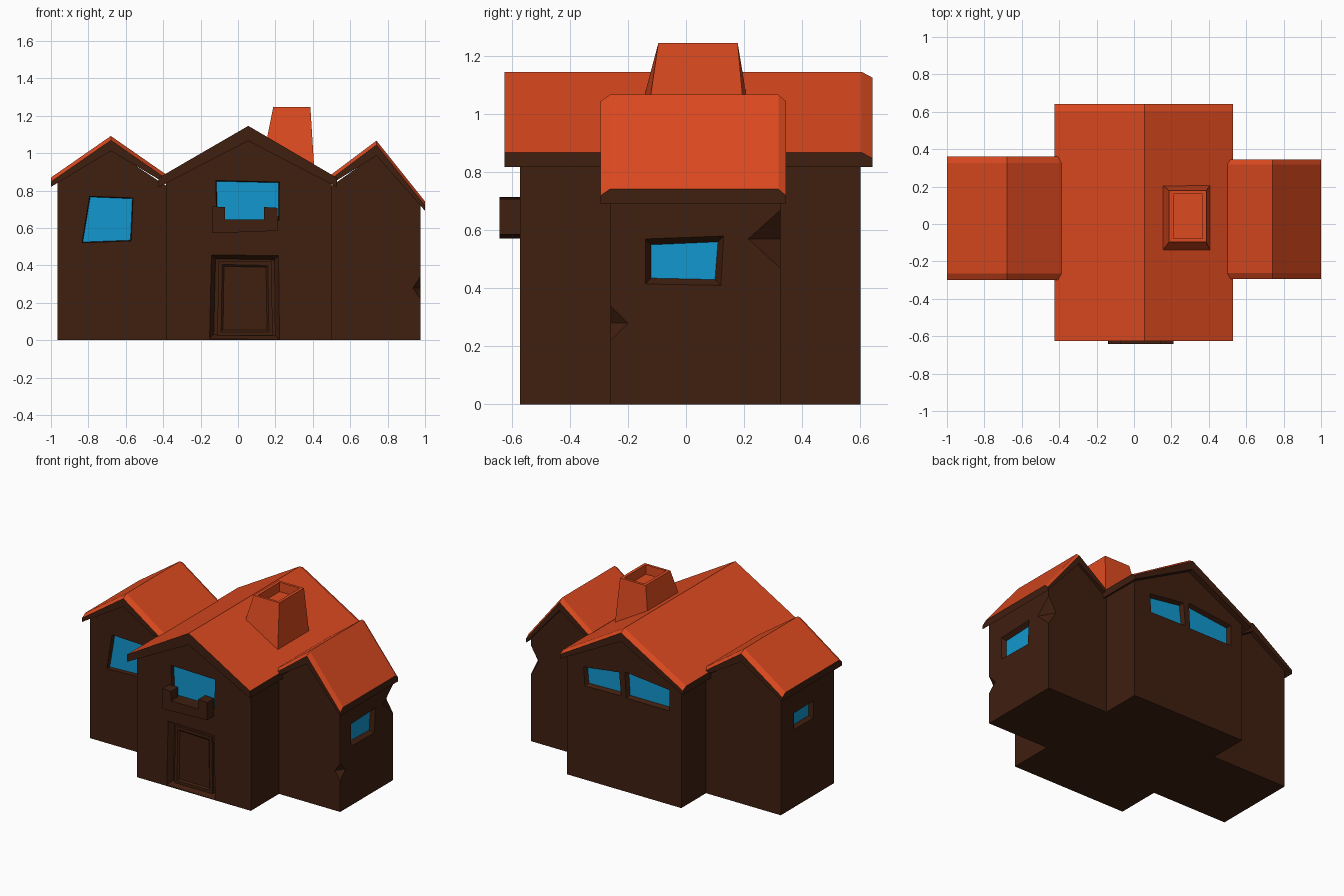
import bpy, bmesh
from mathutils import Matrix

if "Cube" in bpy.data.objects:
    bpy.data.objects.remove(bpy.data.objects["Cube"])


def material(name, rgb):
    m = bpy.data.materials.new(name)
    m.diffuse_color = (*rgb, 1)
    m.use_nodes = True
    m.node_tree.nodes["Principled BSDF"].inputs["Base Color"].default_value = m.diffuse_color
    return m


ORANGE = material("roof_orange", (0.72, 0.068, 0.014))
BROWN = material("wall_brown", (0.05, 0.0135, 0.005))
BLUE = material("glass_blue", (0.006, 0.31, 0.62))


def finish(name, bm, *mats):
    bmesh.ops.recalc_face_normals(bm, faces=bm.faces)
    me = bpy.data.meshes.new(name)
    bm.to_mesh(me)
    bm.free()
    ob = bpy.data.objects.new(name, me)
    for m in mats:
        me.materials.append(m)
    bpy.context.collection.objects.link(ob)
    return ob


def loft(name, rings, *mats, caps=True, paint=None):
    """Join equal-sized rings of points; paint(ring, side) picks the material slot."""
    bm = bmesh.new()
    vs = [[bm.verts.new(p) for p in r] for r in rings]
    n = len(rings[0])
    for i in range(len(vs) - 1):
        for j in range(n):
            k = (j + 1) % n
            f = bm.faces.new((vs[i][j], vs[i][k], vs[i + 1][k], vs[i + 1][j]))
            f.material_index = paint(i, j) if paint else 0
    if caps:
        bm.faces.new(vs[0])
        bm.faces.new(vs[-1])
    return finish(name, bm, *mats)


def boolean(ob, tool, op):
    mod = ob.modifiers.new("cut", 'BOOLEAN')
    mod.operation, mod.object, mod.solver = op, tool, 'EXACT'
    dg = bpy.context.evaluated_depsgraph_get()
    me = bpy.data.meshes.new_from_object(ob.evaluated_get(dg))
    ob.modifiers.clear()
    ob.data = me
    bpy.data.objects.remove(tool)


def wall_block(name, y0, y1, profile):
    return loft(name, [[(x, y, z) for x, z in profile] for y in (y0, y1)], BROWN)


def roof(name, left, ridge, right, sections):
    """Gabled slab: orange slopes, brown rims and underside."""
    rings = []
    for y, d in sections:
        rings.append([(left[0], y, left[1] - d), (ridge[0], y, ridge[1] - d),
                      (right[0], y, right[1] - d), (right[0], y, right[1] - 0.05),
                      (ridge[0], y, ridge[1] - 0.08), (left[0], y, left[1] - 0.05)])
    return loft(name, rings, BROWN, ORANGE, paint=lambda i, j: int(j < 2))


# walls: central house and two wings joined into one shell
walls = wall_block("house_walls", -0.572, 0.602,
                   [(-0.385, 0), (0.5, 0), (0.5, 0.845), (0.055, 1.075), (-0.385, 0.845)])
left_wing = wall_block("left_wing", -0.262, 0.328,
                       [(-0.965, 0), (-0.33, 0), (-0.33, 0.79), (-0.68, 1.02), (-0.965, 0.845)])
right_wing = wall_block("right_wing", -0.26, 0.325,
                        [(0.45, 0), (0.975, 0), (0.975, 0.725), (0.74, 0.995), (0.45, 0.79)])
for wing in (left_wing, right_wing):
    boolean(walls, wing, 'UNION')

# roofs, with chamfered gable edges
roof("main_roof", (-0.425, 0.868), (0.055, 1.146), (0.53, 0.868),
     [(-0.625, 0), (0.605, 0), (0.642, 0.02)])
roof("left_roof", (-1, 0.87), (-0.68, 1.092), (-0.385, 0.887),
     [(-0.3, 0.023), (-0.265, 0), (0.325, 0), (0.36, 0.023)])
roof("right_roof", (1, 0.742), (0.74, 1.067), (0.5, 0.887),
     [(-0.295, 0.023), (-0.262, 0), (0.318, 0), (0.345, 0.023)])

# faces that carry openings: (along wall, height, depth) to a 3D point
FRONT = lambda u, z, d: (u, -0.572 + d, z)
LEFT_FRONT = lambda u, z, d: (u, -0.262 + d, z)
BACK = lambda u, z, d: (u, 0.602 - d, z)
RIGHT = lambda u, z, d: (0.975 - d, u, z)
LEFT = lambda u, z, d: (-0.965 + d, u, z)


def grow(quad, g):
    signs = ((-1, -1), (1, -1), (1, 1), (-1, 1))
    return [(u + a * g, z + b * g) for (u, z), (a, b) in zip(quad, signs)]


def recess(face, quad, rim, depth):
    rings = [[face(u, z, d) for u, z in grow(quad, g)]
             for d, g in ((-0.02, rim), (0, rim), (depth, 0))]
    boolean(walls, loft("cutter", rings, BROWN), 'DIFFERENCE')


def window(name, face, quad, rim=0.02, depth=0.03):
    recess(face, quad, rim, depth)
    loft(name, [[face(u, z, d) for u, z in quad]
                for d in (depth - 0.003, depth + 0.004)], BLUE)


window("front_window", FRONT, [(-0.11, 0.645), (0.215, 0.645), (0.217, 0.842), (-0.115, 0.85)], 0.004)
window("left_wing_window", LEFT_FRONT,
       [(-0.83, 0.525), (-0.575, 0.535), (-0.565, 0.757), (-0.79, 0.766)], 0.004)
window("right_end_window", RIGHT, [(-0.12, 0.435), (0.1, 0.43), (0.11, 0.56), (-0.12, 0.55)])
window("left_end_window", LEFT, [(-0.02, 0.56), (0.165, 0.56), (0.165, 0.645), (-0.02, 0.65)], 0.015)
window("back_window_a", BACK, [(0.095, 0.675), (0.35, 0.67), (0.36, 0.775), (0.11, 0.81)], 0.013)
window("back_window_b", BACK, [(-0.28, 0.67), (0.03, 0.67), (0.04, 0.825), (-0.28, 0.79)], 0.013)

# door: recessed opening with a raised panel
recess(FRONT, [(-0.13, 0.03), (0.2, 0.025), (0.195, 0.43), (-0.12, 0.435)], 0.022, 0.04)
panel = [(-0.09, 0.045), (0.165, 0.045), (0.16, 0.4), (-0.085, 0.405)]
loft("door_panel", [[FRONT(u, z, d) for u, z in grow(panel, g)]
                    for d, g in ((0.045, 0.02), (0.025, 0.02), (0.025, 0), (0.035, -0.01))], BROWN)

# flower box below the front window
box = [(-0.14, 0.572), (0.21, 0.585), (0.21, 0.708), (0.14, 0.712), (0.14, 0.645),
       (-0.07, 0.645), (-0.07, 0.712), (-0.135, 0.715)]
loft("flower_box", [[(x, y, z) for x, z in box] for y in (-0.642, -0.565)], BROWN)

# chipped corners on the right wing
for centre, size in (((0.975, 0.325, 0.57), (0.06, 0.11, 0.1)),
                     ((0.975, -0.26, 0.28), (0.04, 0.06, 0.06))):
    bm = bmesh.new()
    bmesh.ops.create_uvsphere(bm, u_segments=4, v_segments=2, radius=1,
                              matrix=Matrix.Translation(centre) @ Matrix.Diagonal((*size, 1)))
    boolean(walls, finish("chip_cutter", bm, BROWN), 'DIFFERENCE')


# chimney: tapered stack with a sunken flue, base following the roof slope
def rect(x0, x1, y0, y1, zl, zr):
    return [(x0, y0, zl), (x1, y0, zr), (x1, y1, zr), (x0, y1, zl)]


loft("chimney", [rect(0.153, 0.407, -0.142, 0.207, 1.07, 0.925),
                 rect(0.188, 0.387, -0.095, 0.178, 1.246, 1.246),
                 rect(0.21, 0.366, -0.078, 0.161, 1.246, 1.246),
                 rect(0.21, 0.366, -0.078, 0.161, 1.18, 1.18)], ORANGE)
